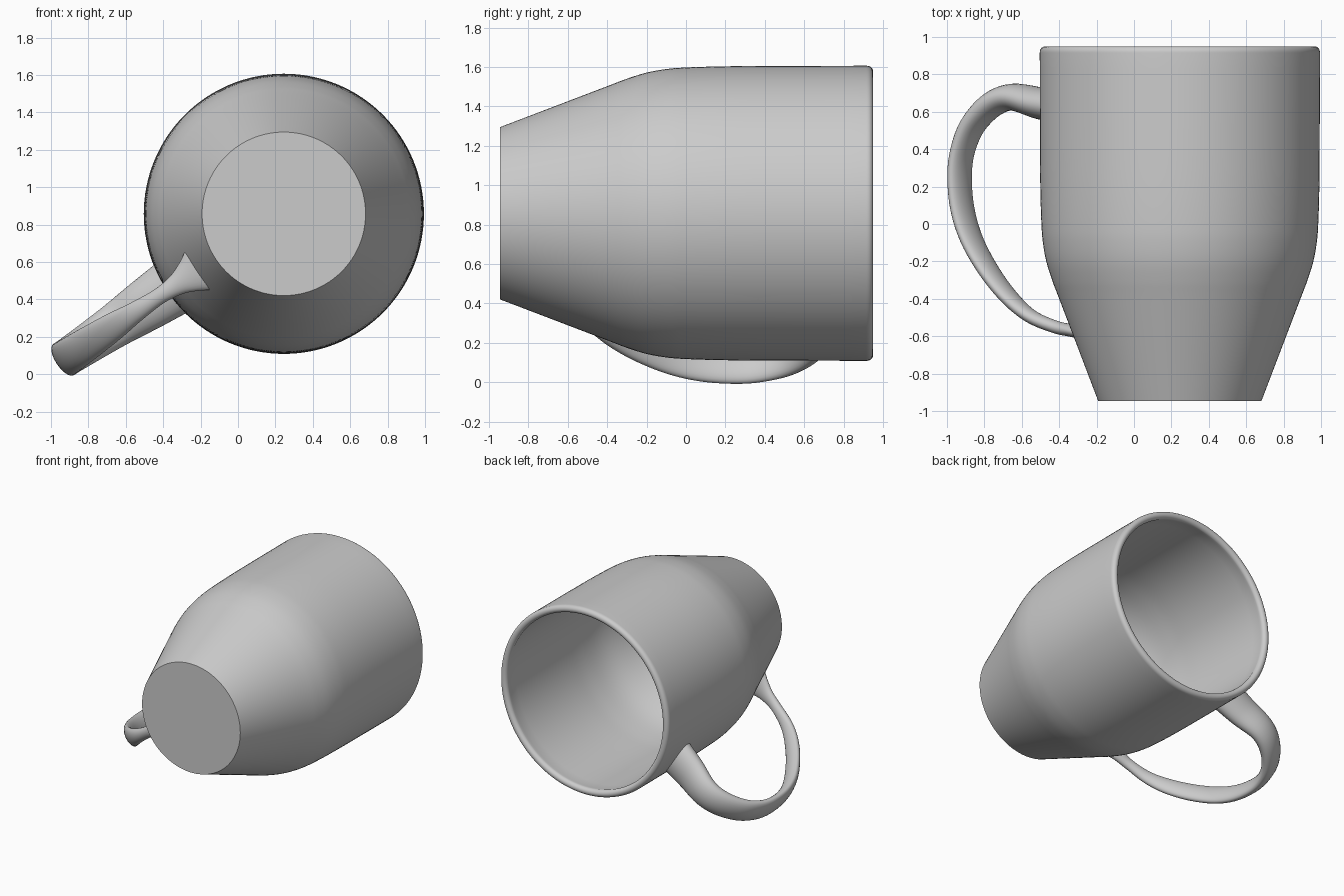
import bpy, bmesh, math
from mathutils import Vector

if "Cube" in bpy.data.objects:
    bpy.data.objects.remove(bpy.data.objects["Cube"])

CX, CZ = 0.245, 0.858            # mug axis runs along y through this point
ANG = math.radians(213.5)        # direction of the handle around the axis

grey = bpy.data.materials.new("plain grey")
grey.diffuse_color = (0.6, 0.6, 0.6, 1)
grey.use_nodes = True
grey.node_tree.nodes["Principled BSDF"].inputs["Base Color"].default_value = grey.diffuse_color


def smooth_path(pts, steps):
    """Catmull-Rom interpolation through tuples of any size."""
    p = [Vector(q) for q in pts]
    p = [p[0] * 2 - p[1]] + p + [p[-1] * 2 - p[-2]]
    out = []
    for i in range(1, len(p) - 2):
        a, b, c, d = p[i - 1:i + 3]
        for s in range(steps):
            t = s / steps
            out.append(0.5 * (2 * b + (c - a) * t + (2 * a - 5 * b + 4 * c - d) * t * t
                              + (3 * b - a - 3 * c + d) * t ** 3))
    return out + [p[-2]]


def rings_to_object(name, rings, angle):
    """Skin a list of rings and cap both ends."""
    bm = bmesh.new()
    vs = [[bm.verts.new(co) for co in r] for r in rings]
    n = len(vs[0])
    for a, b in zip(vs, vs[1:]):
        for i in range(n):
            j = (i + 1) % n
            bm.faces.new((a[i], a[j], b[j], b[i]))
    bm.faces.new(vs[0])
    bm.faces.new(vs[-1])
    bmesh.ops.recalc_face_normals(bm, faces=bm.faces)
    me = bpy.data.meshes.new(name)
    bm.to_mesh(me)
    bm.free()
    me.materials.append(grey)
    ob = bpy.data.objects.new(name, me)
    bpy.context.collection.objects.link(ob)
    bpy.ops.object.select_all(action='DESELECT')
    ob.select_set(True)
    bpy.context.view_layer.objects.active = ob
    bpy.ops.object.shade_smooth_by_angle(angle=math.radians(angle))
    return ob


# Mug body: outer wall, rounded rim, inner wall, floor (radius, y)
outer = smooth_path([(0.437, -0.945), (0.54, -0.675), (0.645, -0.4), (0.683, -0.3),
                     (0.714, -0.2), (0.732, -0.1), (0.74, 0.0), (0.746, 0.2),
                     (0.748, 0.5), (0.749, 0.915)], 5)
rim = [(0.72 + 0.029 * math.cos(t), 0.919 + 0.031 * math.sin(t))
       for t in [math.radians(a) for a in range(10, 181, 17)]]
inner = smooth_path([(0.695, 0.9), (0.695, 0.5), (0.693, 0.2), (0.687, 0.0),
                     (0.662, -0.2), (0.595, -0.4), (0.49, -0.675), (0.43, -0.84)], 5)
floor = [(0.415, -0.87), (0.38, -0.885), (0.3, -0.89)]
N = 128
body = [[(CX + r * math.cos(2 * math.pi * i / N), y, CZ + r * math.sin(2 * math.pi * i / N))
         for i in range(N)]
        for r, y in [tuple(q) for q in outer] + rim + [tuple(q) for q in inner] + floor]
rings_to_object("mug_body", body, 35)

# Handle: (distance from axis, y, half thickness, half width)
path = smooth_path([
    (0.725, 0.625, 0.095, 0.155), (0.89, 0.645, 0.085, 0.14), (1.07, 0.678, 0.072, 0.12),
    (1.205, 0.637, 0.065, 0.11), (1.325, 0.53, 0.055, 0.103), (1.39, 0.40, 0.046, 0.10),
    (1.412, 0.26, 0.043, 0.10), (1.394, 0.08, 0.043, 0.098), (1.331, -0.09, 0.042, 0.094),
    (1.217, -0.26, 0.041, 0.086), (1.085, -0.40, 0.039, 0.074), (0.953, -0.495, 0.036, 0.056),
    (0.80, -0.55, 0.034, 0.044), (0.69, -0.57, 0.034, 0.058), (0.61, -0.583, 0.036, 0.09),
    (0.55, -0.592, 0.04, 0.125)], 6)
out_dir = Vector((math.cos(ANG), 0, math.sin(ANG)))
along = Vector((0, 1, 0))
side = out_dir.cross(along)
handle = []
for k, q in enumerate(path):
    a, b = path[max(k - 1, 0)], path[min(k + 1, len(path) - 1)]
    tan = (out_dir * (b[0] - a[0]) + along * (b[1] - a[1])).normalized()
    nrm = tan.cross(side)
    c = Vector((CX, 0, CZ)) + out_dir * q[0] + along * q[1]
    handle.append([c + nrm * q[2] * math.cos(t) + side * q[3] * math.sin(t)
                   for t in [2 * math.pi * i / 28 for i in range(28)]])
rings_to_object("handle", handle, 50)
